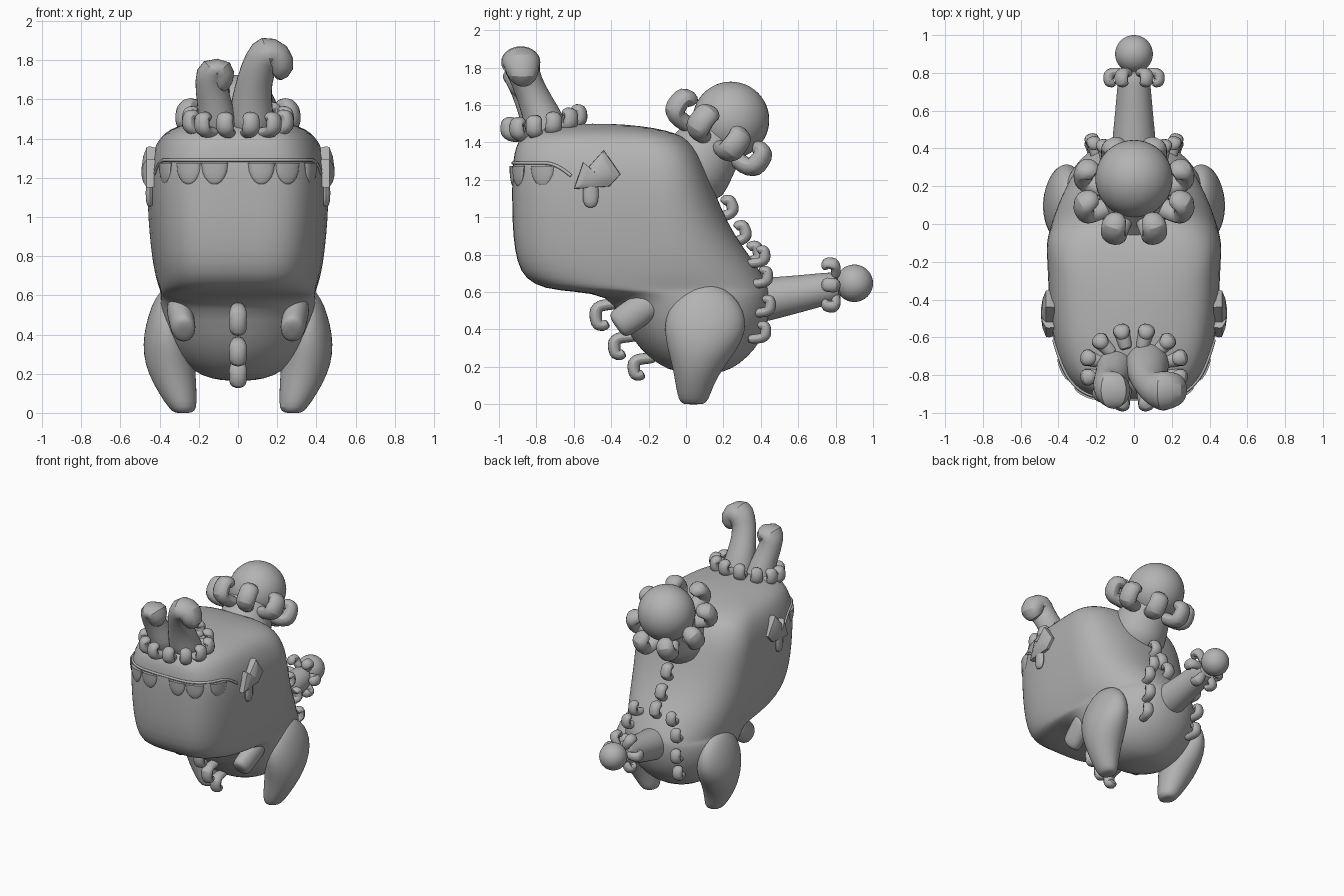
import bpy, math
from mathutils import Vector as V

if "Cube" in bpy.data.objects:
    bpy.data.objects.remove(bpy.data.objects["Cube"])

grey = bpy.data.materials.new("stone grey")
grey.diffuse_color = (0.45, 0.45, 0.45, 1)
grey.use_nodes = True
grey.node_tree.nodes["Principled BSDF"].inputs["Base Color"].default_value = grey.diffuse_color


def loft(name, rings, subsurf=0, angle=50):
    """Skin a list of closed rings and cap both ends."""
    n = len(rings[0])
    verts = [p for r in rings for p in r]
    faces = [(i * n + j, i * n + (j + 1) % n, (i + 1) * n + (j + 1) % n, (i + 1) * n + j)
             for i in range(len(rings) - 1) for j in range(n)]
    for row, flip in ((0, True), (len(rings) - 1, False)):
        verts.append(sum((V(p) for p in rings[row]), V()) / n)
        c = len(verts) - 1
        for j in range(n):
            a, b = row * n + j, row * n + (j + 1) % n
            faces.append((c, b, a) if flip else (c, a, b))
    me = bpy.data.meshes.new(name)
    me.from_pydata([tuple(v) for v in verts], [], faces)
    me.materials.append(grey)
    ob = bpy.data.objects.new(name, me)
    bpy.context.collection.objects.link(ob)
    if subsurf:
        m = ob.modifiers.new("smooth", 'SUBSURF')
        m.levels = m.render_levels = subsurf
    bpy.ops.object.select_all(action='DESELECT')
    ob.select_set(True)
    bpy.context.view_layer.objects.active = ob
    # Consistent outward faces, then smooth shading
    bpy.ops.object.mode_set(mode='EDIT')
    bpy.ops.mesh.select_all(action='SELECT')
    bpy.ops.mesh.normals_make_consistent(inside=False)
    bpy.ops.object.mode_set(mode='OBJECT')
    bpy.ops.object.shade_smooth_by_angle(angle=math.radians(angle))
    return ob


def tube(name, pts, radii, normal, sides=10, flat=1.0, subsurf=1):
    """Tapered tube along a planar path; flat widens it along the plane normal."""
    pts, b, rings = [V(p) for p in pts], V(normal).normalized(), []
    for i, p in enumerate(pts):
        t = (pts[min(i + 1, len(pts) - 1)] - pts[max(i - 1, 0)]).normalized()
        s = b.cross(t).normalized()
        rings.append([p + radii[i] * (math.cos(a) * s + flat * math.sin(a) * b)
                      for a in (2 * math.pi * k / sides for k in range(sides))])
    return loft(name, rings, subsurf)


def hook(name, base, out, curl, size, thick):
    """Chunky curled spike: rises along out, turns squarely toward curl, tucks back in."""
    o, c = V(out).normalized(), V(curl).normalized()
    path = [(-.3, 0), (.3, -.03), (.75, -.02), (.97, .14), (1, .55), (.95, .85), (.7, .92), (.45, .8)]
    tube(name, [V(base) + size * (a * o + k * c) for a, k in path],
         [thick * f for f in (.85, .9, 1, 1.15, 1.05, 1.1, .95, .75)], o.cross(c), 8, 1.25)


def ball(name, loc, r):
    bpy.ops.mesh.primitive_uv_sphere_add(segments=40, ring_count=24, radius=r, location=loc)
    ob = bpy.context.object
    ob.name = name
    ob.data.materials.append(grey)
    bpy.ops.object.shade_smooth()


# Body sections: z, front y, back y, half width, centre y, front power, back power
ROWS = [(.165, .0, .16, .08, .08, 2, 2), (.185, -.1, .24, .18, .07, 2, 2),
        (.25, -.2, .33, .28, .06, 2, 2), (.35, -.29, .41, .35, .05, 2.1, 2.1),
        (.48, -.36, .45, .39, .04, 2.2, 2.2), (.58, -.41, .455, .395, .02, 2.4, 2.2),
        (.603, -.6, .45, .395, -.02, 3, 2.2), (.617, -.76, .45, .395, -.05, 3.4, 2.2),
        (.67, -.86, .42, .415, -.08, 3.7, 2.2), (.76, -.905, .365, .435, -.1, 3.8, 2.2),
        (.9, -.925, .26, .452, -.12, 3.8, 2.3), (1.05, -.93, .185, .463, -.15, 3.8, 2.4),
        (1.2, -.93, .13, .465, -.17, 3.8, 2.6), (1.3, -.925, .09, .45, -.2, 3.8, 2.8),
        (1.38, -.91, .045, .42, -.25, 3.6, 3), (1.43, -.88, -.01, .38, -.32, 3.4, 3.2),
        (1.465, -.82, -.1, .32, -.38, 3, 3), (1.49, -.72, -.25, .2, -.45, 2.5, 2.5),
        (1.5, -.6, -.4, .08, -.5, 2, 2)]


def surface(z, a):
    """Point on the body at height z, angle a (0 = +x, pi/2 = front)."""
    k = next((i for i in range(len(ROWS) - 2) if ROWS[i + 1][0] >= z), len(ROWS) - 2)
    f = (z - ROWS[k][0]) / (ROWS[k + 1][0] - ROWS[k][0])
    _, yf, yb, w, yc, nf, nb = [p + f * (q - p) for p, q in zip(ROWS[k], ROWS[k + 1])]
    c, s = math.cos(a), math.sin(a)
    n = nf if s >= 0 else nb
    x = math.copysign(abs(c) ** (2 / n), c) * w
    d = abs(s) ** (2 / n)
    y = yc + (yf - yc) * d if s >= 0 else yc + (yb - yc) * d
    # The head narrows slightly toward the face
    if z > .62:
        x *= 1 - .07 * max(0, min(1, (-.1 - y) / .75))
    return V((x, y, z))


# Head and body in one skin
loft("body", [[surface(r[0], 2 * math.pi * k / 72) for k in range(72)] for r in ROWS], 1, 60)

# Brow ridge wrapped round the front of the head
brow = []
for k in range(241):
    a = math.pi * k / 240
    p = surface(1.29, a)
    if p.y < -.62:
        drop = max(0, min(1, (p.y + .76) / .14))
        brow.append(surface(1.29 - .07 * drop ** 2, a))
rings = []
for i, p in enumerate(brow):
    t = (brow[min(i + 1, len(brow) - 1)] - brow[max(i - 1, 0)]).normalized()
    s = V((0, 0, 1)).cross(t).normalized()
    u = t.cross(s)
    rings.append([p + .009 * math.cos(b) * s + .009 * math.sin(b) * u
                  for b in (math.pi * j / 4 for j in range(8))])
loft("brow_ridge", rings)

# Scalloped teeth hanging below the brow
for tx in (.115, .255, .37):
    for sx in (-1, 1):
        i = min(range(1, len(brow) - 1), key=lambda j: abs(brow[j].x - sx * tx))
        t = brow[i + 1] - brow[i - 1]
        t.z = 0
        t.normalize()
        nrm = V((t.y, -t.x, 0))
        p = V((brow[i].x, brow[i].y, 1.275))
        rings = []
        for h in (0, .4, .65, .85, .96, 1):
            w = max(.02, math.sqrt(1 - h * h))
            rings.append([p + V((0, 0, -.11 * h)) + t * .068 * w * math.cos(b) + nrm * .02 * w * math.sin(b)
                          for b in (math.pi * j / 8 for j in range(16))])
        loft("tooth", rings)

# Parts that come in left and right pairs
LEG = [(0, .28, .045, .04, .055), (.02, .28, .07, .04, .08), (.1, .308, .097, .045, .1),
       (.2, .337, .122, .065, .137), (.3, .355, .13, .09, .19), (.4, .357, .125, .103, .222),
       (.5, .356, .102, .105, .208), (.585, .35, .075, .105, .15), (.638, .34, .04, .1, .07)]
FIN = [(-.6, 1.15), (-.55, 1.295), (-.52, 1.27), (-.44, 1.36), (-.35, 1.23), (-.41, 1.165)]
for sx in (-1, 1):
    # Teardrop legs
    loft("leg", [[V((sx * (x + rx * math.cos(a)), y + ry * math.sin(a), z))
                  for a in (math.pi * k / 14 for k in range(28))] for z, x, rx, y, ry in LEG], 1)
    # Stubby arms
    a, b = V((sx * .305, -.18, .55)), V((sx * .275, -.375, .415))
    tube("arm", [a.lerp(b, f) for f in (0, .03, .12, .5, .88, .97, 1)],
         [.035, .07, .084, .086, .084, .07, .035], (1, 0, 0), 16, .78)
    # Pointed cheek fin and its small tongue
    c = V((0, -.47, 1.225))
    loft("cheek_fin", [[V((sx * x, c.y + f * (y - c.y), c.z + f * (z - c.z))) for y, z in FIN]
                       for x, f in ((.42, .95), (.45, 1), (.466, .98), (.484, .62), (.492, .2))], 0, 40)
    tube("cheek_tongue", [(sx * .45, -.51, z) for z in (1.18, 1.12, 1.085, 1.06, 1.052)],
         [.04, .042, .04, .027, .01], (1, 0, 0), 12, .5, 0)

# Two curled horns on the forehead, with blunt squared bends
tube("tall_horn", [(.07, -.73, 1.42), (.068, -.75, 1.5), (.07, -.79, 1.6), (.085, -.84, 1.7), (.115, -.88, 1.79),
                   (.15, -.885, 1.84), (.2, -.88, 1.825), (.215, -.875, 1.76), (.175, -.87, 1.73)],
     [.125, .12, .105, .092, .092, .115, .098, .09, .06], (0, -1, 0), 14, 1.0)
tube("short_horn", [(-.1, -.75, 1.42), (-.105, -.78, 1.5), (-.125, -.82, 1.6), (-.14, -.86, 1.69),
                    (-.13, -.88, 1.755), (-.085, -.88, 1.755), (-.085, -.88, 1.69), (-.11, -.88, 1.66)],
     [.11, .1, .088, .085, .1, .098, .068, .05], (0, -1, 0), 14, 1.05)

# Ring of small hooks round the horns
for k in range(12):
    a = 2 * math.pi * (k + .5) / 12
    o = V((math.cos(a), math.sin(a), 0))
    base = V((.18 * o.x, -.76 + .125 * o.y, 1.47 + .035 * o.y - .02 * abs(o.x)))
    hook("horn_ring_hook", base, o + V((0, 0, .1)), (0, 0, 1), .082, .036)

# Flared stalk and ball on the back of the head, with a ring of hooks
d = V((0, .58, .815))
start = V((0, .035, 1.25))
tube("crest_stalk", [start + d * f for f in (-.08, .05, .14, .22, .32)],
     [.22, .205, .185, .172, .165], (1, 0, 0), 28)
ball("crest_ball", (0, .24, 1.52), .205)
for k in range(8):
    a = 2 * math.pi * (k + .5) / 8
    o = V((math.cos(a), 0, 0)) + math.sin(a) * V((0, -.815, .58))
    hook("crest_hook", V((0, .14, 1.405)) + o * .16, o, d, .13, .055)

# Tail with ball and hooks
tube("tail", [(0, .34, .55), (0, .42, .56), (0, .6, .59), (0, .76, .62), (0, .82, .63)],
     [.125, .118, .1, .086, .08], (1, 0, 0), 24)
ball("tail_ball", (0, .9, .647), .1)
for k in range(6):
    a = math.pi * k / 3
    hook("tail_hook", (.075 * math.cos(a), .8, .635 + .075 * math.sin(a)),
         (math.cos(a), 0, math.sin(a)), (0, -1, .1), .06, .031)

# Spine hooks: a central row, then one row down each side of the tail
for y, z in ((.18, 1.0), (.25, .865), (.32, .755)):
    hook("spine_hook", (0, y, z), (0, 1, .35), (0, -.35, 1), .085, .034)
for sx in (-1, 1):
    for x, y, z in ((.15, .35, .755), (.2, .365, .645), (.21, .38, .49), (.21, .355, .35)):
        hook("side_spine_hook", (sx * x, y, z), (sx * .2, 1, .1), (0, 0, 1), .075, .031)

# Belly hooks down the front
for y, z, s in ((-.37, .535, .12), (-.29, .36, .1), (-.19, .245, .095)):
    hook("belly_hook", (0, y, z), (0, -1, -.1), (0, .1, -1), s, .036)
